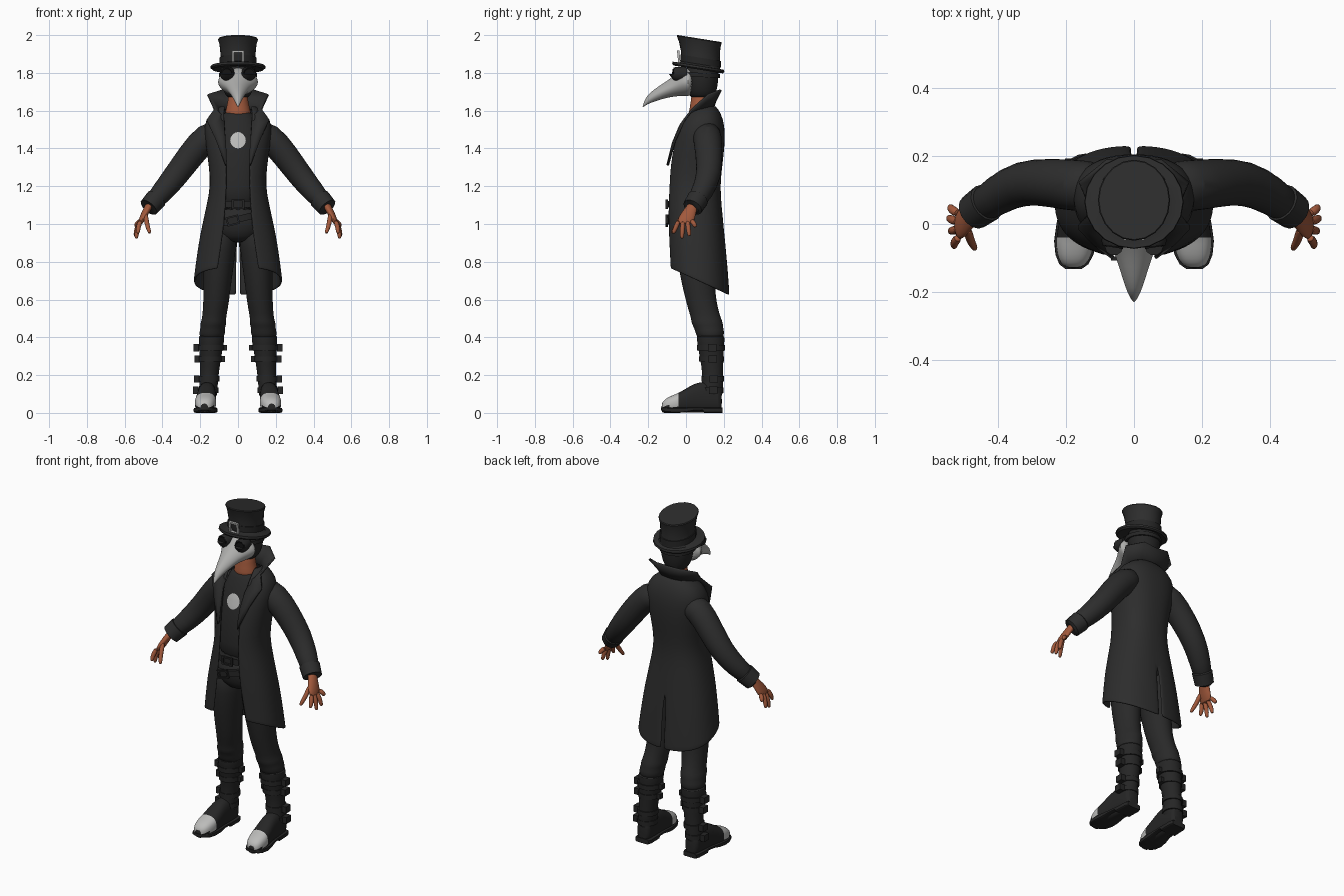
import bpy, bmesh
from math import sin, cos, pi, asin, copysign, radians
from mathutils import Vector

if "Cube" in bpy.data.objects:
    bpy.data.objects.remove(bpy.data.objects["Cube"])


def material(name, r, g, b):
    m = bpy.data.materials.new(name)
    m.use_nodes = True
    m.diffuse_color = (r, g, b, 1)
    m.node_tree.nodes["Principled BSDF"].inputs["Base Color"].default_value = (r, g, b, 1)
    return m


COAT = material("coat black", .026, .026, .026)
CLOTH = material("cloth black", .022, .022, .022)
LEATHER = material("leather black", .019, .019, .019)
LENS = material("lens black", .007, .007, .007)
MASK = material("mask grey", .42, .42, .41)
METAL = material("pale metal", .5, .5, .49)
SKIN = material("skin brown", .36, .1, .045)


def finish(name, bm, mats, mirror=False, sub=0, thick=0, angle=40):
    bmesh.ops.recalc_face_normals(bm, faces=bm.faces)
    me = bpy.data.meshes.new(name)
    bm.to_mesh(me)
    bm.free()
    ob = bpy.data.objects.new(name, me)
    bpy.context.collection.objects.link(ob)
    for m in mats if isinstance(mats, list) else [mats]:
        me.materials.append(m)
    bpy.ops.object.select_all(action='DESELECT')
    ob.select_set(True)
    bpy.context.view_layer.objects.active = ob
    bpy.ops.object.shade_smooth_by_angle(angle=radians(angle))
    if mirror:
        ob.modifiers.new("mirror", 'MIRROR')
    if thick:
        s = ob.modifiers.new("thickness", 'SOLIDIFY')
        s.thickness, s.offset = thick, 0
    if sub:
        s = ob.modifiers.new("smooth", 'SUBSURF')
        s.levels = s.render_levels = sub
    return ob


def ring(c, u, v, e=1.0, n=20):
    """Superellipse around c spanned by u and v."""
    c, u, v = Vector(c), Vector(u), Vector(v)
    p = lambda a: copysign(abs(a) ** e, a)
    return [c + u * p(cos(2 * pi * i / n)) + v * p(sin(2 * pi * i / n)) for i in range(n)]


def flat(x, y, z, rx, ry, e=1.0, tilt=0.0, lean=0.0):
    """Near-level ring; tilt drops the back, lean raises +x."""
    return ring((x, y, z), (rx, 0, rx * lean), (0, ry, -ry * tilt), e)


def loft(name, rings, mats, rule=None, **kw):
    bm = bmesh.new()
    vs = [[bm.verts.new(p) for p in r] for r in rings]
    for a, b in zip(vs, vs[1:]):
        for i in range(len(a)):
            j = (i + 1) % len(a)
            bm.faces.new((a[i], a[j], b[j], b[i]))
    bm.faces.new(vs[0])
    bm.faces.new(vs[-1])
    for f in bm.faces:
        if rule and rule(f.calc_center_median()):
            f.material_index = 1
    return finish(name, bm, mats, **kw)


def tube(name, pts, mats, n=14, **kw):
    """Round tube through points (x, y, z, radius)."""
    rings = []
    for i, p in enumerate(pts):
        a, b = pts[max(i - 1, 0)], pts[min(i + 1, len(pts) - 1)]
        q = (Vector(b[:3]) - Vector(a[:3])).to_track_quat('Z', 'Y')
        rings.append(ring(p[:3], q @ Vector((p[3], 0, 0)), q @ Vector((0, p[3], 0)), 1, n))
    return loft(name, rings, mats, **kw)


def sheet(name, rows, mat, **kw):
    bm = bmesh.new()
    vs = [[bm.verts.new(p) for p in r] for r in rows]
    for a, b in zip(vs, vs[1:]):
        for i in range(len(a) - 1):
            bm.faces.new((a[i], a[i + 1], b[i + 1], b[i]))
    return finish(name, bm, mat, mirror=True, **kw)


def box(name, loc, size, mat, **kw):
    bm = bmesh.new()
    bmesh.ops.create_cube(bm, size=1)
    for v in bm.verts:
        v.co = Vector(loc) + Vector(a * b for a, b in zip(v.co, size))
    return finish(name, bm, mat, **kw)


def buckle(name, loc, w, h, bar, mat, turn=0.0, lean=0.0):
    """Square frame facing the front."""
    rings = [(w, h), (w - bar, h - bar)]
    bm = bmesh.new()
    loops = []
    for y in (-.006, .006):
        for a, b in rings:
            loops.append([bm.verts.new((sx * a, y, sz * b)) for sx, sz in ((1, 1), (-1, 1), (-1, -1), (1, -1))])
    o, i, o2, i2 = loops
    for a, b in ((o, i), (i, i2), (i2, o2), (o2, o)):
        for k in range(4):
            bm.faces.new((a[k], a[(k + 1) % 4], b[(k + 1) % 4], b[k]))
    ob = finish(name, bm, mat)
    ob.location, ob.rotation_euler = loc, (lean, turn, 0)


# Coat: z, half width, front y, back y, half opening
coat = [(1.625, .08, .04, .15, .068), (1.585, .145, .0, .18, .075), (1.52, .18, -.035, .2, .07),
        (1.42, .165, -.067, .2, .062), (1.3, .147, -.087, .185, .06), (1.2, .14, -.092, .175, .06),
        (1.1, .16, -.097, .182, .065), (1.0, .187, -.096, .197, .073), (.93, .203, -.094, .207, .082),
        (.85, .217, -.092, .217, .094), (.78, .228, -.09, .224, .105), (.77, .229, -.09, .225, .106)]
rows = []
for z, w, yf, yb, gap in coat:
    e, row = .85, []
    t0 = asin((gap / w) ** (1 / e))
    for i in range(19):
        t = t0 + (pi - t0) * i / 18
        x = w * abs(sin(t)) ** e if i < 18 else (.008 if z < .95 else 0)
        y = (yf + yb) / 2 - (yb - yf) / 2 * copysign(abs(cos(t)) ** e, cos(t))
        drop = max(0, 1.1 - z) / .33 * .145 * (y - yf) / (yb - yf)
        row.append((x, y, z - drop))
    rows.append(row)
sheet("coat_body", rows, COAT, sub=1, thick=.012)

# Raised collar running down into the lapels
base = [(0, .14, 1.61), (.06, .13, 1.61), (.09, .08, 1.595), (.08, .01, 1.57),
        (.072, -.035, 1.51), (.064, -.068, 1.43), (.06, -.09, 1.33)]
edge = [(0, .18, 1.705), (.08, .185, 1.71), (.16, .12, 1.685), (.125, .035, 1.61),
        (.165, -.01, 1.55), (.115, -.06, 1.44), (.066, -.096, 1.31)]
mid = [Vector(a).lerp(Vector(b), .5) + Vector((0, -.004, -.004)) for a, b in zip(base, edge)]
sheet("collar", [base, mid, edge], COAT, thick=.012)

# Sleeves and cuffs
tube("sleeves", [(.09, .11, 1.48, .075), (.165, .112, 1.468, .079), (.25, .122, 1.365, .073), (.33, .123, 1.255, .069),
                 (.4, .087, 1.17, .06), (.465, .04, 1.097, .05)], COAT, mirror=True, sub=1)
tube("cuffs", [(.43, .065, 1.137, .05), (.433, .063, 1.133, .058), (.472, .035, 1.088, .054),
               (.474, .033, 1.086, .04)], COAT, mirror=True)

# Hands
loft("palms", [flat(.46, .045, 1.12, .022, .026), flat(.48, .025, 1.08, .022, .034),
               flat(.503, .002, 1.035, .02, .046), flat(.52, -.005, .995, .014, .044)], SKIN, mirror=True, sub=1)
for name, y, tip in (("index", -.038, (.53, -.068, .95)), ("middle", -.016, (.54, -.022, .922)),
                     ("ring", .007, (.546, .018, .935)), ("little", .03, (.543, .052, .985)),
                     ("thumb", -.03, (.467, -.075, .95))):
    b = Vector((.49, -.01, 1.06)) if name == "thumb" else Vector((.515, y, 1.02))
    m = b.lerp(Vector(tip), .55) + Vector((.006, 0, 0))
    tube(name + "_fingers", [(*b, .014), (*m, .0135), (*b.lerp(Vector(tip), .9), .011), (*tip, .006)],
         SKIN, n=10, mirror=True, sub=1)

# Shirt, chest patch, trousers
shirt = loft("shirt", [flat(0, (f + b) / 2, z, w, (b - f) / 2, .85) for z, w, f, b in (
    (1.6, .07, .025, .13), (1.57, .09, .005, .15), (1.5, .12, -.028, .17), (1.42, .13, -.055, .17),
    (1.3, .125, -.076, .16), (1.2, .12, -.08, .15), (1.08, .128, -.084, .15))], CLOTH, sub=1)
patch = loft("chest_patch", [ring((0, -.07, 1.45), (r, 0, 0), (0, .3 * r, r)) for r in (.045, .03, .015, .002)], METAL)
wrap = patch.modifiers.new("wrap", 'SHRINKWRAP')
wrap.target, wrap.offset, wrap.wrap_mode = shirt, .004, 'ABOVE_SURFACE'
loft("hips", [flat(0, .04, 1.1, .13, .122, .85), flat(0, .045, 1.0, .145, .125, .85),
              flat(0, .05, .93, .13, .11), flat(0, .055, .9, .07, .07)], CLOTH, sub=1)
loft("trouser_legs", [flat(*r) for r in (
    (.08, .055, 1.0, .075, .11), (.093, .055, .87, .085, .108), (.108, .06, .72, .077, .092), (.113, .075, .62, .07, .083),
    (.12, .09, .55, .067, .08), (.127, .107, .5, .063, .08), (.13, .112, .475, .071, .085), (.134, .12, .45, .064, .077),
    (.137, .127, .425, .071, .078), (.14, .13, .38, .06, .065))], CLOTH, mirror=True, sub=1)

# Belts with buckles
for name, z, lean, bx in (("upper_belt", 1.105, 0, 0), ("lower_belt", 1.025, .25, -.028)):
    loft(name, [flat(0, .035, z + h, .138 - i, .132 - i, .85, 0, lean) for h, i in
                ((-.018, .02), (-.018, 0), (.018, 0), (.018, .02))], LEATHER)
    buckle(name + "_buckle", (bx, -.102, z + bx * lean), .034, .025, .009, LEATHER, turn=-lean)

# Boots: shaft, straps, foot with toe cap, sole
loft("boot_shafts", [flat(*r) for r in (
    (.14, .13, .41, .062, .068), (.14, .13, .405, .069, .075), (.141, .131, .375, .068, .073), (.145, .135, .3, .057, .064),
    (.152, .143, .2, .049, .053), (.158, .138, .13, .05, .06), (.16, .13, .06, .048, .06))], LEATHER, mirror=True, sub=1)
for k, (z, x, y, r) in enumerate(((.345, .143, .133, .07), (.285, .146, .136, .062), (.18, .154, .142, .056),
                                  (.12, .159, .138, .056))):
    loft(f"boot_straps_{k}", [flat(x, y, z + h, r + i, r + i + .004) for h, i in
                              ((-.014, -.012), (-.014, 0), (.014, 0), (.014, -.012))], LEATHER, mirror=True)
    box(f"outer_boot_buckles_{k}", (x + r + .008, y + .005, z), (.03, .045, .038), LEATHER, mirror=True)
    if k < 2:
        box(f"inner_boot_tabs_{k}", (x - r - .004, y, z), (.024, .03, .03), LEATHER, mirror=True)
foot = [(.19, .16, .03, .12), (.18, .16, .042, .15), (.1, .163, .048, .17), (.04, .166, .05, .155), (0, .169, .054, .128),
        (-.045, .172, .057, .104), (-.055, .173, .057, .1), (-.09, .175, .051, .086), (-.115, .177, .04, .07),
        (-.13, .178, .02, .05)]
loft("boot_feet", [ring((x, y, h / 2), (w, 0, 0), (0, 0, h / 2), .8) for y, x, w, h in foot],
     [LEATHER, METAL], rule=lambda c: c.y < -.05 and c.z > .035, mirror=True, sub=1)
loft("boot_soles", [ring((x, y, .014 + g / 2), (w + .005, 0, 0), (0, 0, .014 - g / 2), .3) for y, x, w, g in (
    (.192, .16, .038, 0), (.17, .16, .046, 0), (.095, .162, .047, 0), (.09, .162, .047, .014), (.04, .166, .049, .012),
    (0, .169, .054, .003), (-.05, .173, .057, 0), (-.09, .175, .051, .003), (-.118, .177, .038, .008),
    (-.133, .178, .018, .014))], LEATHER, mirror=True)

# Neck and hooded head
loft("neck", [flat(0, .075, 1.55, .075, .065), flat(0, .075, 1.6, .068, .06),
              flat(0, .075, 1.64, .054, .05), flat(0, .08, 1.73, .05, .05)], SKIN, sub=1)
loft("hood", [flat(0, .085, z, a, b) for z, a, b in ((1.665, .045, .05), (1.68, .068, .072), (1.73, .088, .083),
                                                   (1.79, .096, .09), (1.86, .092, .085))], LEATHER, sub=1)
loft("head_strap", [flat(0, .078, z, r, r, 1, .05) for z, r in ((1.778, .09), (1.778, .101), (1.8, .101), (1.8, .09))],
     LEATHER)

# Beaked mask
loft("beak_mask", [ring((0, y, z), (w, 0, 0), (0, 0, h), e) for y, z, w, h, e in (
    (.035, 1.755, .1, .07, 1), (.012, 1.752, .112, .078, 1.15), (-.02, 1.75, .096, .073, 1.1), (-.06, 1.732, .068, .057, 1.1),
    (-.1, 1.713, .053, .045, 1.1), (-.15, 1.69, .037, .036, 1.1), (-.19, 1.668, .024, .028, 1.1),
    (-.215, 1.648, .013, .02, 1), (-.23, 1.62, .002, .004, 1))], MASK, sub=1)
tube("goggles", [(.05, -.0, 1.795, .038), (.058, -.055, 1.795, .038), (.059, -.066, 1.795, .033), (.059, -.066, 1.795, .027)],
     LEATHER, n=10, mirror=True)
tube("goggle_lenses", [(.055, -.04, 1.795, .027), (.0595, -.069, 1.795, .027)], LENS, mirror=True)

# Tilted top hat
loft("hat", [flat(0, y, z, a, b, 1, .16) for y, z, a, b in (
    (.075, 1.825, .09, .09), (.065, 1.818, .137, .13), (.065, 1.826, .146, .138), (.065, 1.838, .144, .136),
    (.07, 1.838, .11, .11), (.078, 1.846, .094, .102), (.076, 1.9, .093, .103), (.072, 1.95, .098, .11),
    (.07, 1.977, .106, .119), (.07, 1.982, .103, .116))], COAT, angle=35)
loft("hat_band", [flat(0, .078, z, r, r + .008, 1, .16) for z, r in ((1.845, .09), (1.845, .0985), (1.88, .0985), (1.88, .09))],
     LEATHER)
buckle("hat_buckle", (0, -.038, 1.883), .031, .036, .011, METAL, lean=.1)
